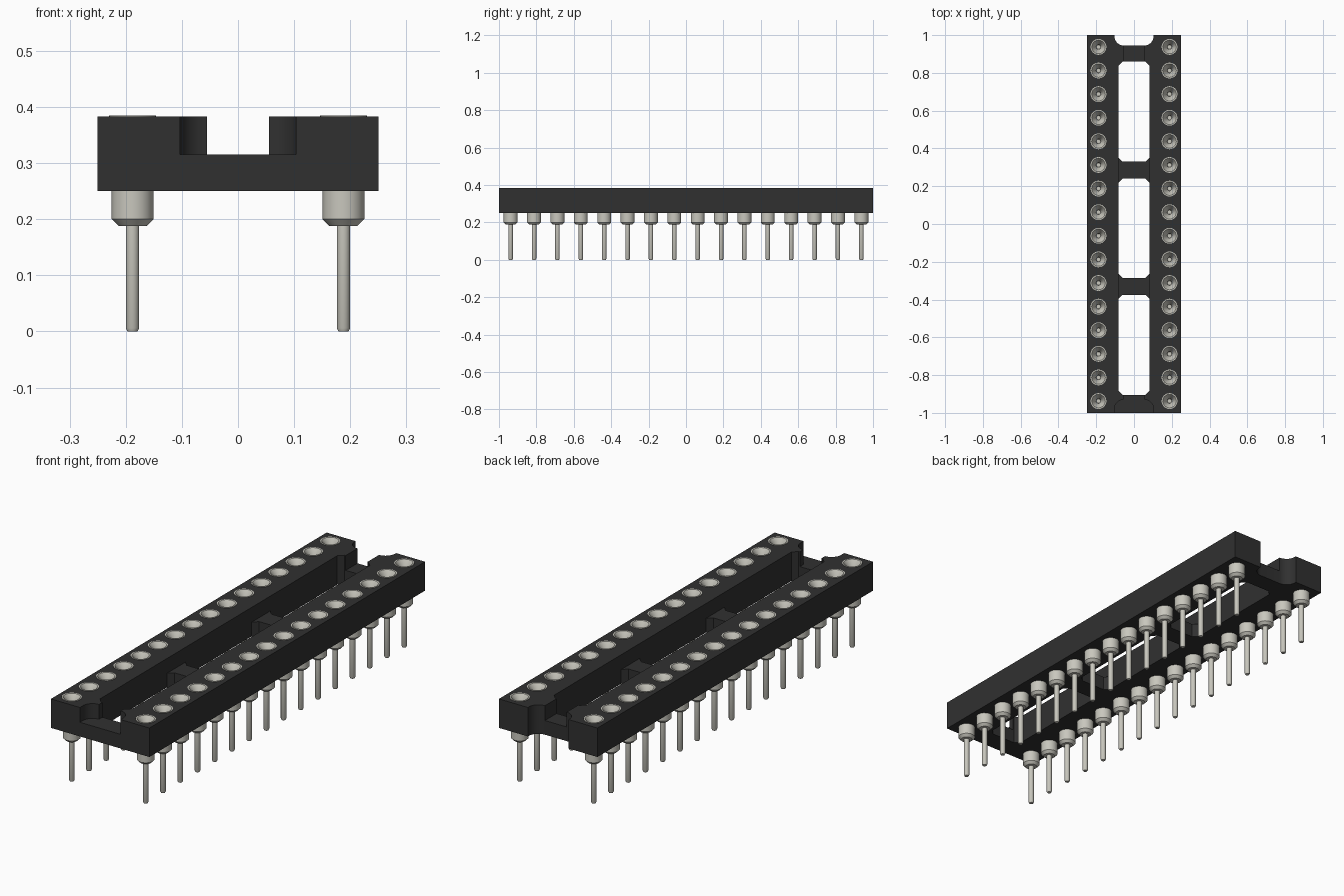
import bpy, bmesh
from math import cos, sin, pi, radians
from mathutils import Vector

cube = bpy.data.objects.get("Cube")
if cube:
    bpy.data.objects.remove(cube, do_unlink=True)

PITCH, PIN_X, PINS = 0.125, 0.188, 16
BOTTOM, STEP, TOP = 0.25, 0.315, 0.383
FILLET, LOBE_X, SLOT_X = 0.048, 0.055, 0.083


def material(name, color, rough):
    mat = bpy.data.materials.new(name)
    mat.use_nodes = True
    mat.diffuse_color = (*color, 1)
    bsdf = mat.node_tree.nodes["Principled BSDF"]
    bsdf.inputs["Base Color"].default_value = (*color, 1)
    bsdf.inputs["Roughness"].default_value = rough
    return mat


black = material("black plastic", (0.03, 0.03, 0.03), 0.6)
metal = material("pale tin metal", (0.58, 0.57, 0.51), 0.5)


def arc(cx, cy, r, start, end, steps=8):
    angles = [radians(start + (end - start) * i / steps) for i in range(steps + 1)]
    return [(cx + r * cos(a), cy + r * sin(a)) for a in angles]


def smooth(obj):
    bpy.ops.object.select_all(action='DESELECT')
    obj.select_set(True)
    bpy.context.view_layer.objects.active = obj
    bpy.ops.object.shade_smooth_by_angle(angle=radians(35))


def plate(name, loops, z0, z1):
    """Extrude an outline; the loops after the first are holes."""
    curve = bpy.data.curves.new(name, 'CURVE')
    curve.dimensions, curve.fill_mode = '2D', 'BOTH'
    curve.extrude = (z1 - z0) / 2
    for loop in loops:
        spline = curve.splines.new('POLY')
        spline.points.add(len(loop) - 1)
        for point, (x, y) in zip(spline.points, loop):
            point.co = (x, y, 0, 1)
        spline.use_cyclic_u = True
    curve.materials.append(black)
    obj = bpy.data.objects.new(name, curve)
    obj.location.z = (z0 + z1) / 2
    bpy.context.collection.objects.link(obj)
    bpy.ops.object.select_all(action='DESELECT')
    obj.select_set(True)
    bpy.context.view_layer.objects.active = obj
    bpy.ops.object.convert(target='MESH')
    smooth(bpy.context.object)


def mirrored(points):
    return [(-x, y) for x, y in reversed(points)]


def window(y0, y1, c=0.022):
    half = [(SLOT_X - c, y0), (SLOT_X, y0 + c), (SLOT_X, y1 - c), (SLOT_X - c, y1)]
    return half + mirrored(half)


pin_rows = [(i - (PINS - 1) / 2) * PITCH for i in range(PINS)]
notch_x = LOBE_X + FILLET

# Lower frame: full outline with the end notch, three windows between crossbars
back_fillet = arc(LOBE_X, 0.993, FILLET, 0, -90)
half = [(0.25, -1), (0.25, 1), (notch_x, 1)] + back_fillet
windows = [window(-0.905, -0.375), window(-0.285, 0.24), window(0.33, 0.86)]
plate("lower_frame", [half + mirrored(half)] + windows, BOTTOM, STEP)

# Upper rails: inner edge with filleted lobes at both ends, and pin holes
front_fillet = arc(LOBE_X, -0.978, FILLET, 90, 0)
rail = ([(0.25, -1), (0.25, 1), (notch_x, 1)] + back_fillet
        + [(LOBE_X, 0.86), (SLOT_X - 0.022, 0.86), (SLOT_X, 0.838),
           (SLOT_X, -0.883), (SLOT_X - 0.022, -0.905), (LOBE_X, -0.905)]
        + front_fillet + [(notch_x, -1)])
holes = [arc(PIN_X, y, 0.0412, 0, 345, 23) for y in pin_rows]
plate("left_rail", [rail] + holes, STEP, TOP)
plate("right_rail", [mirrored(loop) for loop in [rail] + holes], STEP, TOP)

# Turned pin: tapered tip, thin leg, collar and funnel-shaped cup
profile = [(0, 0), (0.009, 0), (0.012, 0.006), (0.012, 0.188), (0.025, 0.188),
           (0.037, 0.2), (0.037, 0.32), (0.042, 0.32), (0.042, 0.385),
           (0.036, 0.385), (0.013, 0.35), (0.011, 0.33), (0, 0.33)]
bm = bmesh.new()
verts = [bm.verts.new((r, 0, z)) for r, z in profile]
edges = [bm.edges.new(pair) for pair in zip(verts, verts[1:])]
bmesh.ops.spin(bm, geom=verts + edges, cent=(0, 0, 0), axis=Vector((0, 0, 1)),
               angle=2 * pi, steps=24)
bmesh.ops.remove_doubles(bm, verts=bm.verts, dist=0.0002)
bmesh.ops.recalc_face_normals(bm, faces=bm.faces)
pin_mesh = bpy.data.meshes.new("pin")
bm.to_mesh(pin_mesh)
bm.free()
pin_mesh.materials.append(metal)

for side, x in (("left", PIN_X), ("right", -PIN_X)):
    for i, y in enumerate(pin_rows):
        pin = bpy.data.objects.new(f"{side}_pin_{i + 1}", pin_mesh)
        pin.location = (x, y, 0)
        bpy.context.collection.objects.link(pin)
smooth(pin)
